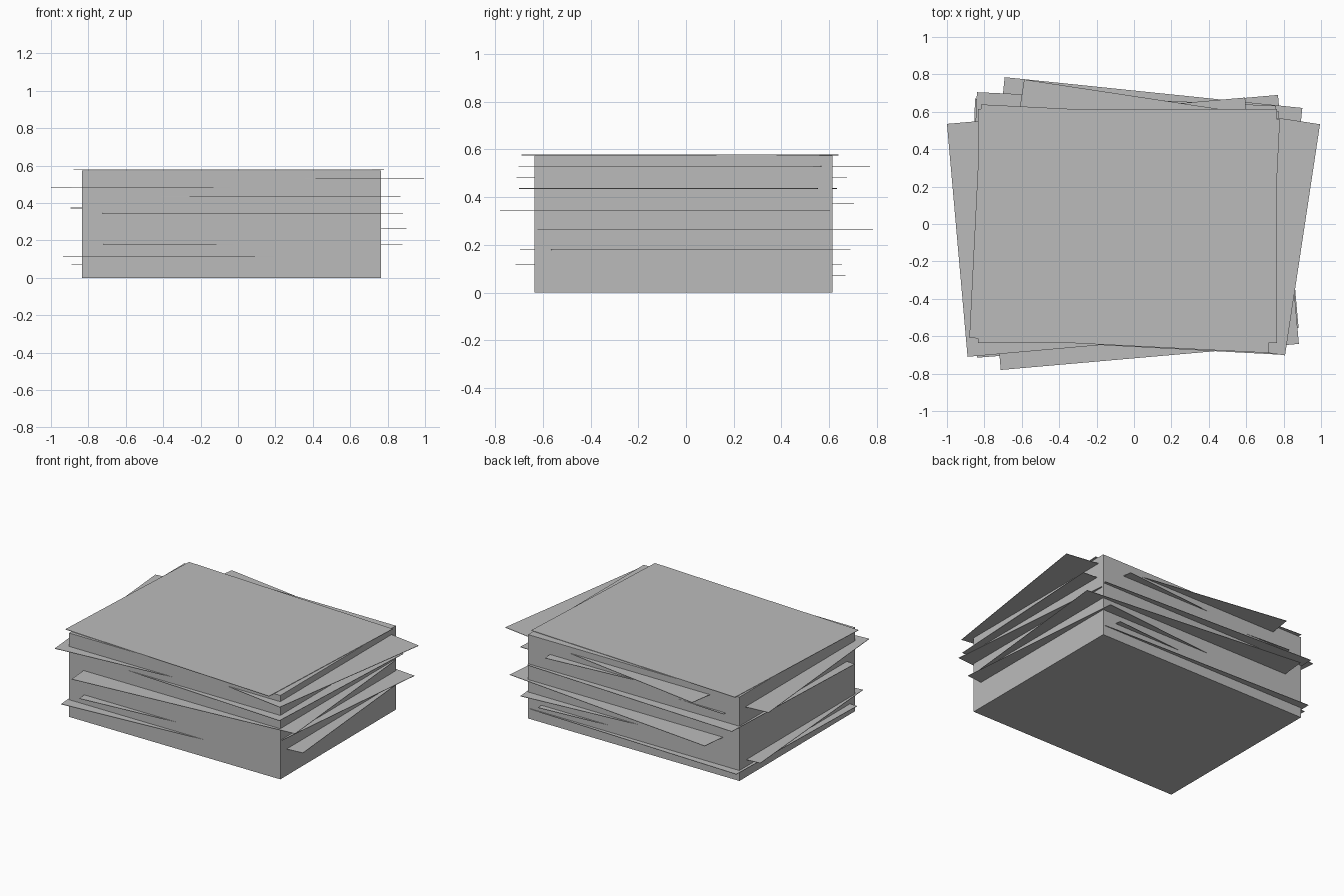
import bpy
from math import radians

cube = bpy.data.objects.get("Cube")
if cube:
    bpy.data.objects.remove(cube, do_unlink=True)

WIDTH, DEPTH, THICK = 1.6, 1.25, 0.003

paper = bpy.data.materials.new("paper_grey")
paper.use_nodes = True
GREY = (0.5, 0.5, 0.5, 1)
paper.diffuse_color = GREY
paper.node_tree.nodes["Principled BSDF"].inputs["Base Color"].default_value = GREY


def slab(name, x, y, z, height, turn=0):
    """Rectangular block centred at height z, turned about the vertical."""
    bpy.ops.mesh.primitive_cube_add(size=1, location=(x, y, z))
    ob = bpy.context.object
    ob.name = name
    ob.scale = (WIDTH, DEPTH, height)
    ob.rotation_euler.z = radians(turn)
    ob.data.materials.append(paper)
    return ob


# Neat block of stacked paper
STACK = 0.574
slab("paper_stack", -0.035, -0.01, STACK / 2, STACK)

# Loose sheets sticking out: x, y, z, turn in degrees
sheets = [
    (-0.07, 0.02, 0.07, -1.8),
    (-0.089, -0.03, 0.116, 4.4),
    (0.028, -0.003, 0.18, 5.05),
    (0.04, 0.081, 0.265, -5.9),
    (0.03, -0.088, 0.345, 5.0),
    (-0.069, 0.044, 0.373, -2.6),
    (0.038, -0.033, 0.436, -3.05),
    (-0.148, -0.017, 0.481, 5.05),
    (0.11, 0.035, 0.53, -8.6),
    (-0.05, -0.025, 0.5765, -2.87),
]
for i, (x, y, z, turn) in enumerate(sheets, 1):
    slab(f"loose_sheet_{i}", x, y, z, THICK, turn)
